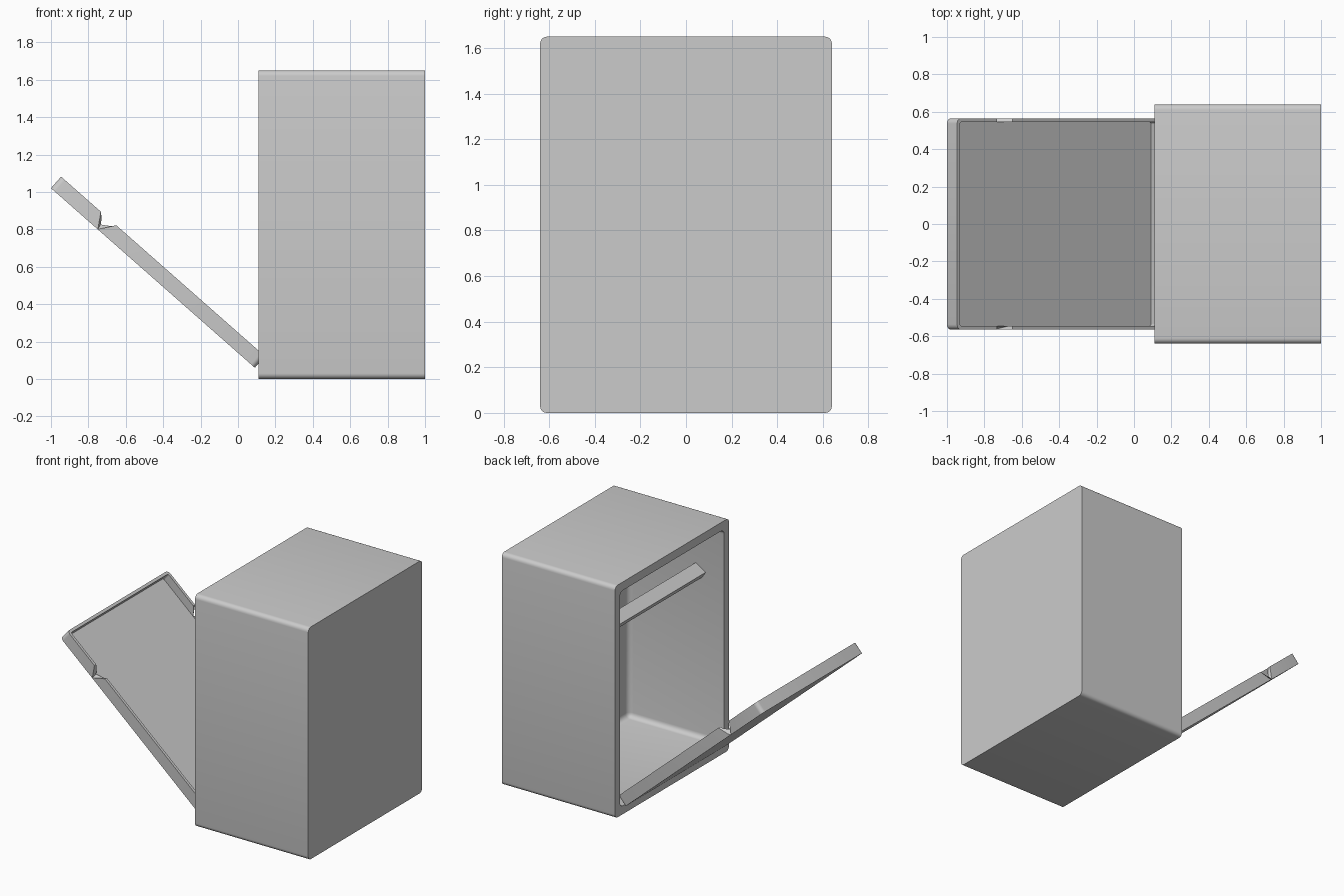
import bpy, bmesh
from mathutils import Matrix, Vector

if "Cube" in bpy.data.objects:
    bpy.data.objects.remove(bpy.data.objects["Cube"])


def finish(name, bm):
    bmesh.ops.recalc_face_normals(bm, faces=bm.faces[:])
    me = bpy.data.meshes.new(name)
    bm.to_mesh(me)
    bm.free()
    ob = bpy.data.objects.new(name, me)
    bpy.context.collection.objects.link(ob)
    return ob


def box(name, lo, hi, radius=0, axes=(), matrix=None):
    """Box between two corners; edges parallel to the given axes are rounded."""
    bm = bmesh.new()
    bmesh.ops.create_cube(bm, size=1)
    for v in bm.verts:
        v.co = Vector([lo[i] + (hi[i] - lo[i]) * (v.co[i] + 0.5) for i in range(3)])
    if radius:
        edges = [e for e in bm.edges
                 if any(abs(e.verts[0].co[a] - e.verts[1].co[a]) > 1e-5 for a in axes)]
        bmesh.ops.bevel(bm, geom=edges, offset=radius, segments=5,
                        profile=0.5, affect='EDGES')
    if matrix:
        bm.transform(matrix)
    return finish(name, bm)


def loft(name, sections):
    """Solid between two matching cross-sections."""
    bm = bmesh.new()
    a, b = [[bm.verts.new(p) for p in s] for s in sections]
    n = len(a)
    bm.faces.new(a)
    bm.faces.new(b[::-1])
    for i in range(n):
        j = (i + 1) % n
        bm.faces.new((a[i], b[i], b[j], a[j]))
    return finish(name, bm)


def activate(ob):
    bpy.ops.object.select_all(action='DESELECT')
    ob.select_set(True)
    bpy.context.view_layer.objects.active = ob


def cut(ob, cutter):
    cutter.hide_render = True
    m = ob.modifiers.new("cut", 'BOOLEAN')
    m.operation, m.solver, m.object = 'DIFFERENCE', 'EXACT', cutter
    activate(ob)
    bpy.ops.object.modifier_apply(modifier=m.name)
    bpy.data.objects.remove(cutter)


# Cabinet shell, open on the -x side
cabinet = box("cabinet", (0.11, -0.64, 0), (1, 0.64, 1.65), 0.03, (0,))
cut(cabinet, box("cavity", (-0.2, -0.585, 0.06), (0.86, 0.585, 1.59), 0.035, (0, 1, 2)))

# Drop-down door: shallow tray, hinged at the bottom of the opening
u = Vector((-1.09, 0, 0.96))
length = u.length
u.normalize()
n = Vector((u.z, 0, -u.x))
frame = Matrix((u, (0, 1, 0), n)).transposed().to_4x4()
frame.translation = (0.09, 0, 0.06)
W, T = 0.565, 0.082
door = box("door", (0, -W, 0), (length, W, T), 0.028, (2,), frame)
cut(door, box("tray", (0.02, -W + 0.02, 0.025), (length - 0.02, W - 0.02, 0.2),
              0.012, (2,), frame))

# V notches in both side rims, flaring outwards
for s in (-1, 1):
    sections = []
    for y, ax, az in ((0.575, -0.757, 0.788), (0.535, -0.727, 0.838)):
        sections.append([(ax, s * y, az), (-0.64, s * y, 0.825),
                         (-0.60, s * y, 0.95), (-0.735, s * y, 0.912)])
    cut(door, loft("notch", sections))

# Slanted cross bar between the inner side walls
bar_profile = [(0.333, 1.294), (0.256, 1.244), (0.284, 1.201), (0.361, 1.251)]
bar = loft("cross_bar", [[(x, y, z) for x, z in bar_profile] for y in (-0.59, 0.59)])

for ob in (cabinet, door):
    activate(ob)
    bpy.ops.object.shade_smooth_by_angle()
